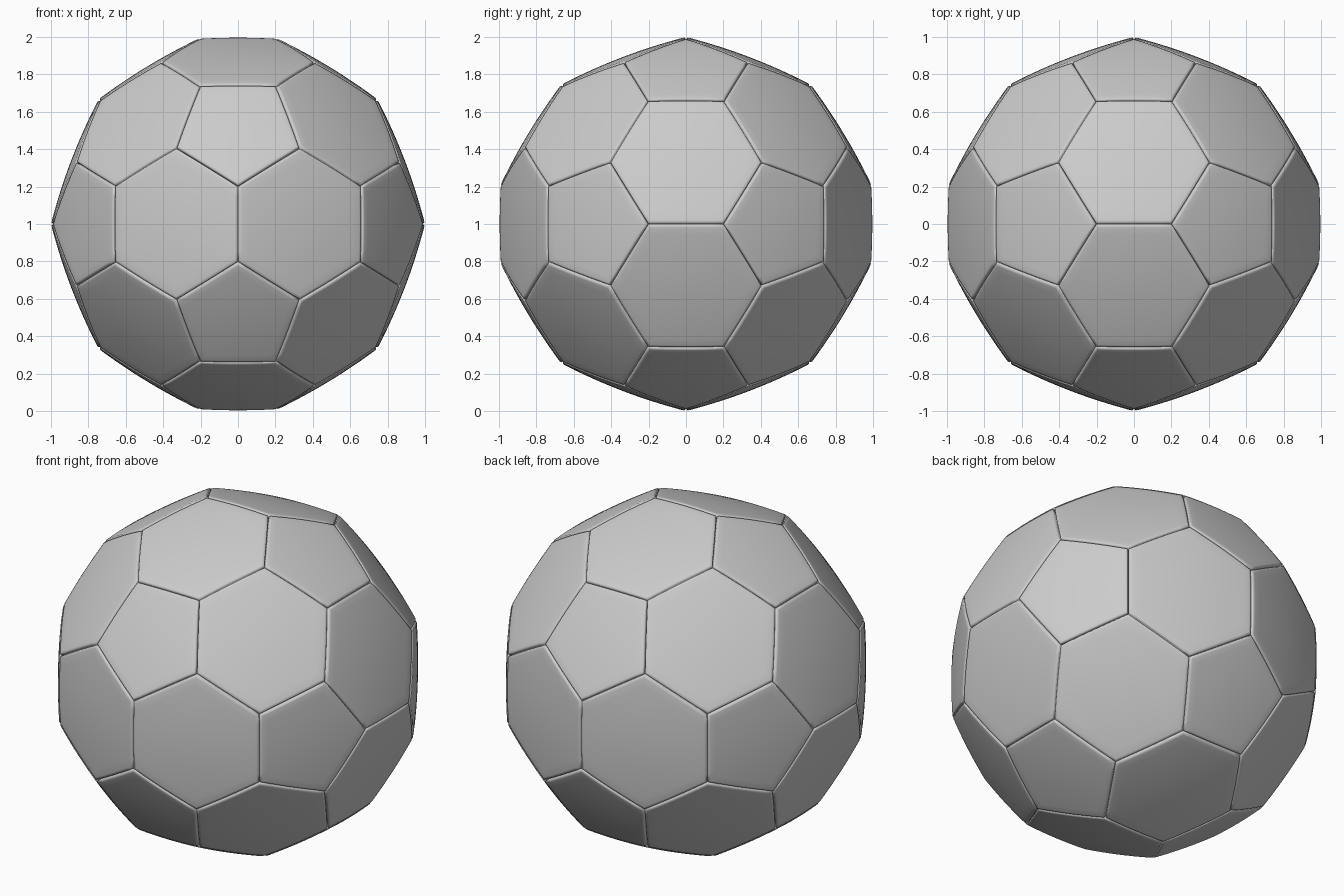
import bpy, bmesh
from math import sqrt
from mathutils import Vector

cube = bpy.data.objects.get("Cube")
if cube:
    bpy.data.objects.remove(cube)

PHI = (1 + sqrt(5)) / 2
RADIUS = 1.015   # corner radius of the panel cage
PUFF = 0.3       # how far panels swell towards the sphere
STEPS = 8        # subdivisions from panel centre to rim

grey = bpy.data.materials.new("ball grey")
grey.use_nodes = True
colour = (0.6, 0.6, 0.6, 1)
grey.diffuse_color = colour
grey.node_tree.nodes["Principled BSDF"].inputs["Base Color"].default_value = colour

# Twelve icosahedron corners, one under each five-sided panel
ico = []
for a in (-1, 1):
    for b in (-PHI, PHI):
        ico += [Vector((0, b, a)), Vector((a, 0, b)), Vector((b, a, 0))]


def near(p, q):
    return abs((p - q).length - 2) < 0.01


def ring(points, axis):
    """Order points counter-clockwise around an axis and scale to the cage."""
    axis = axis.normalized()
    u = axis.orthogonal().normalized()
    v = axis.cross(u)
    scale = RADIUS / (ico[0] * 2 + ico_neighbour).length * 3
    pts = [p * scale for p in points]
    from_axis = lambda p: Vector((p.dot(u), p.dot(v))).angle_signed(Vector((1, 0)))
    return sorted(pts, key=from_axis)


ico_neighbour = next(q for q in ico if near(ico[0], q))

# Panel outlines: five-sided at the corners, six-sided on the triangles
pentagons = [ring([(p * 2 + q) / 3 for q in ico if near(p, q)], p) for p in ico]
hexagons = []
for i, p in enumerate(ico):
    for j in range(i + 1, 12):
        for k in range(j + 1, 12):
            tri = (p, ico[j], ico[k])
            if near(tri[0], tri[1]) and near(tri[1], tri[2]) and near(tri[0], tri[2]):
                cut = [(s * 2 + t) / 3 for s in tri for t in tri if s is not t]
                hexagons.append(ring(cut, sum(tri, Vector())))


def swell(p):
    return p.lerp(p.normalized() * RADIUS, PUFF)


def add_panel(bm, outline):
    """Swollen panel of concentric rings with a rounded rim and seam wall."""
    centre = sum(outline, Vector()) / len(outline)
    n = len(outline)
    # ring size and drop: evenly spaced body, then soft rim and wall
    levels = [(s / STEPS * 0.94, 0) for s in range(1, STEPS + 1)]
    levels += [(0.975, 0.002), (0.992, 0.009), (1.0, 0.022)]
    hub = bm.verts.new(swell(centre))
    previous = None
    for size, drop in levels:
        loop = []
        for i in range(n):
            for s in range(STEPS):
                edge = outline[i].lerp(outline[(i + 1) % n], s / STEPS)
                p = swell(centre.lerp(edge, size))
                loop.append(bm.verts.new(p - p.normalized() * drop))
        for i in range(len(loop)):
            j = (i + 1) % len(loop)
            if previous:
                bm.faces.new((previous[i], loop[i], loop[j], previous[j]))
            else:
                bm.faces.new((hub, loop[i], loop[j]))
        previous = loop


def build(name, outlines):
    bm = bmesh.new()
    for outline in outlines:
        add_panel(bm, outline)
    bmesh.ops.remove_doubles(bm, verts=bm.verts, dist=0.0005)
    bm.normal_update()
    flipped = [f for f in bm.faces if f.normal.dot(f.calc_center_median()) < 0]
    bmesh.ops.reverse_faces(bm, faces=flipped)
    mesh = bpy.data.meshes.new(name)
    bm.to_mesh(mesh)
    bm.free()
    mesh.materials.append(grey)
    mesh.shade_smooth()
    obj = bpy.data.objects.new(name, mesh)
    obj.location.z = 1
    bpy.context.collection.objects.link(obj)


build("five_sided_panels", pentagons)
build("six_sided_panels", hexagons)
